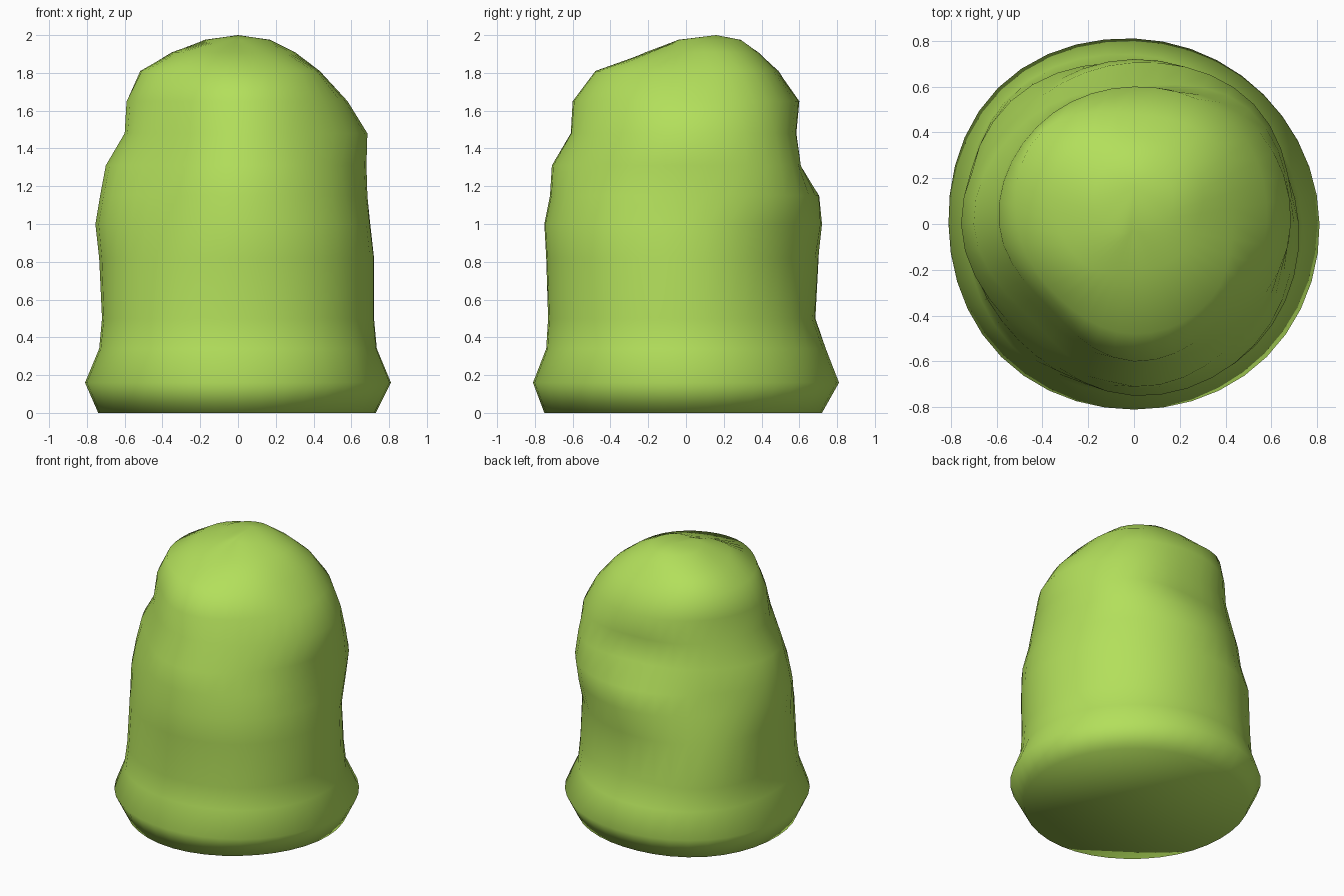
import bpy, bmesh, math

if "Cube" in bpy.data.objects:
    bpy.data.objects.remove(bpy.data.objects["Cube"])

SEG = 40
# z, then radius at 0, 45, 90 ... 315 degrees from +x
RINGS = [
    (0.00, .73, .72, .72, .76, .74, .74, .75, .73),
    (0.16, .81, .80, .81, .84, .81, .82, .81, .82),
    (0.34, .735, .715, .74, .78, .735, .755, .74, .755),
    (0.50, .72, .695, .68, .77, .72, .735, .73, .745),
    (0.82, .72, .68, .70, .76, .735, .715, .74, .75),
    (1.00, .70, .72, .72, .71, .755, .69, .75, .745),
    (1.15, .685, .74, .705, .69, .73, .66, .72, .705),
    (1.31, .68, .71, .60, .65, .70, .61, .71, .675),
    (1.48, .685, .67, .58, .61, .60, .56, .61, .625),
    (1.65, .58, .615, .60, .60, .59, .52, .60, .565),
    (1.81, .43, .50, .48, .57, .51, .46, .48, .47),
    (1.91, .28, .37, .38, .41, .33, .27, .20, .23),
    (1.975, .13, .23, .29, .24, .12, .06, .03, .06),
]


def radius(r, t):
    """Closed Catmull-Rom interpolation of the eight radii."""
    i = int(t)
    f = t - i
    a, b, c, d = (r[(i + k) % 8] for k in (-1, 0, 1, 2))
    return b + 0.5 * f * (c - a + f * (2*a - 5*b + 4*c - d + f * (3*(b - c) + d - a)))


# lumpy mound, lofted ring by ring
bm = bmesh.new()
loops = []
for z, *r in RINGS:
    loop = []
    for s in range(SEG):
        a = 2 * math.pi * s / SEG
        q = radius(r, 8 * s / SEG)
        loop.append(bm.verts.new((q * math.cos(a), q * math.sin(a), z)))
    loops.append(loop)
for lo, hi in zip(loops, loops[1:]):
    for s in range(SEG):
        n = (s + 1) % SEG
        bm.faces.new((lo[s], lo[n], hi[n], hi[s]))

# crown and flat underside
top = bm.verts.new((0, 0.16, 2.0))
for s in range(SEG):
    bm.faces.new((loops[-1][s], loops[-1][(s + 1) % SEG], top))
bm.faces.new(loops[0][::-1])
bmesh.ops.recalc_face_normals(bm, faces=bm.faces)

mesh = bpy.data.meshes.new("lumpy_mound")
bm.to_mesh(mesh)
bm.free()
mound = bpy.data.objects.new("lumpy_mound", mesh)
bpy.context.collection.objects.link(mound)

green = bpy.data.materials.new("leaf green")
green.diffuse_color = (0.45, 0.74, 0.105, 1)
green.use_nodes = True
green.node_tree.nodes["Principled BSDF"].inputs["Base Color"].default_value = green.diffuse_color
mesh.materials.append(green)

bpy.context.view_layer.objects.active = mound
mound.select_set(True)
bpy.ops.object.shade_smooth_by_angle(angle=math.radians(75))
